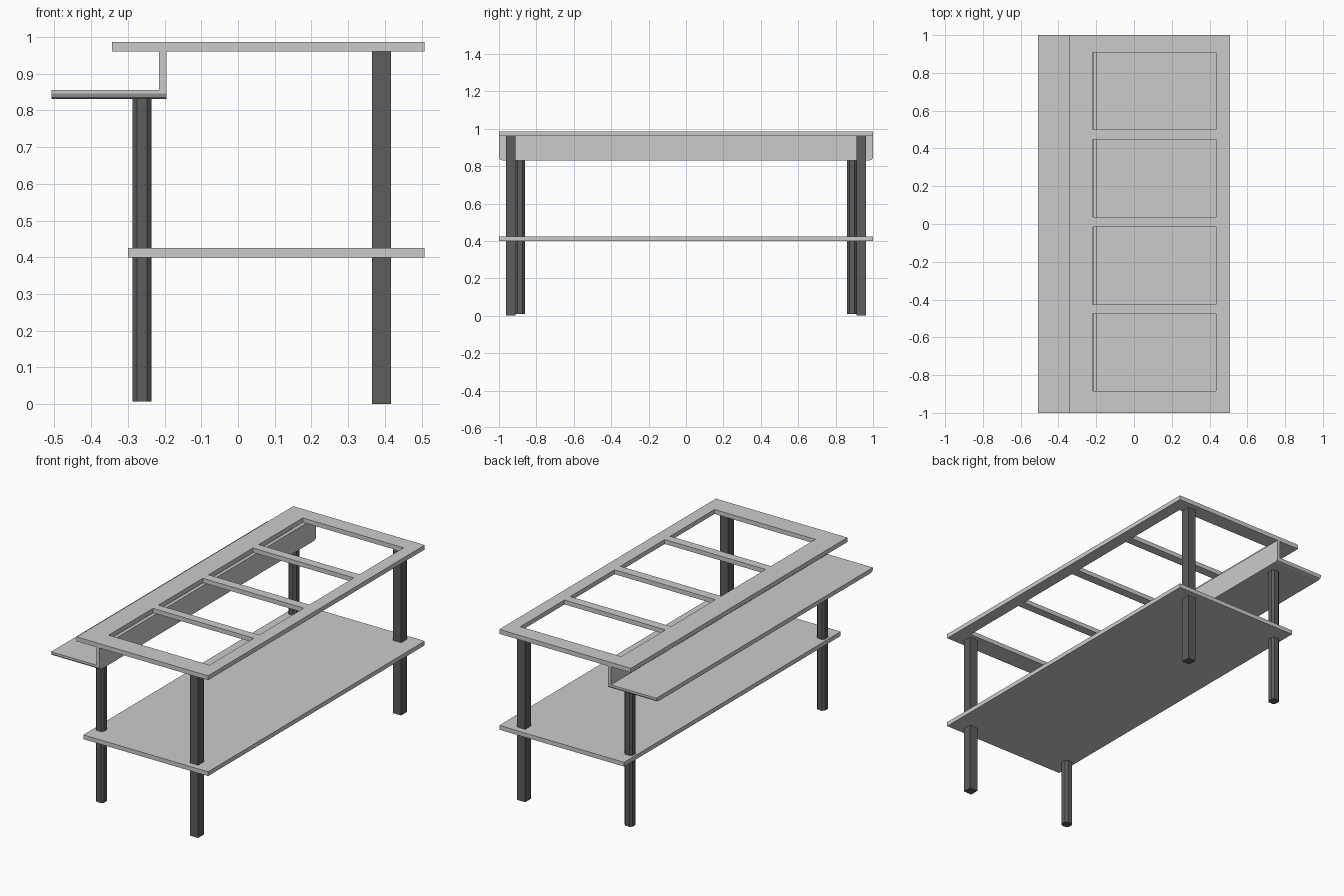
import bpy, bmesh

if "Cube" in bpy.data.objects:
    bpy.data.objects.remove(bpy.data.objects["Cube"])

dark = bpy.data.materials.new("dark_legs")
dark.diffuse_color = (0.11, 0.11, 0.11, 1)
dark.use_nodes = True
dark.node_tree.nodes["Principled BSDF"].inputs["Base Color"].default_value = dark.diffuse_color


def finish(name, bm, mat=None):
    bmesh.ops.recalc_face_normals(bm, faces=bm.faces[:])
    me = bpy.data.meshes.new(name)
    bm.to_mesh(me)
    bm.free()
    ob = bpy.data.objects.new(name, me)
    bpy.context.collection.objects.link(ob)
    if mat:
        me.materials.append(mat)
    return ob


def prism(name, points, offset, mat=None):
    """Extrude a closed planar outline by an offset vector."""
    bm = bmesh.new()
    face = bm.faces.new([bm.verts.new(p) for p in points])
    res = bmesh.ops.extrude_face_region(bm, geom=[face], use_keep_orig=True)
    verts = [g for g in res["geom"] if isinstance(g, bmesh.types.BMVert)]
    bmesh.ops.translate(bm, verts=verts, vec=offset)
    return finish(name, bm, mat)


def box(name, x0, x1, y0, y1, z0, z1, mat=None):
    outline = [(x0, y0, z0), (x1, y0, z0), (x1, y1, z0), (x0, y1, z0)]
    return prism(name, outline, (0, 0, z1 - z0), mat)


# Counter top: a grid of cells with the four well openings left out
xs = [-0.343, -0.217, 0.435, 0.507]
ys = [-1, -0.885, -0.475, -0.425, -0.015, 0.038, 0.448, 0.5, 0.908, 1]
bm = bmesh.new()
grid = [[bm.verts.new((x, y, 0.96)) for y in ys] for x in xs]
for i in range(len(xs) - 1):
    for j in range(len(ys) - 1):
        if not (i == 1 and j % 2 == 1):
            bm.faces.new((grid[i][j], grid[i + 1][j],
                          grid[i + 1][j + 1], grid[i][j + 1]))
res = bmesh.ops.extrude_face_region(bm, geom=bm.faces[:], use_keep_orig=True)
top = [g for g in res["geom"] if isinstance(g, bmesh.types.BMVert)]
bmesh.ops.translate(bm, verts=top, vec=(0, 0, 0.026))
bmesh.ops.dissolve_limit(bm, angle_limit=0.01, verts=bm.verts[:], edges=bm.edges[:])
finish("counter_top", bm)

# Serving ledge with eased lower end corners, and the upright panel above it
half = [(0.98, 0.83), (0.994, 0.835), (1, 0.845), (1, 0.855)]
outline = half + [(-y, z) for y, z in reversed(half)]
prism("serving_ledge", [(-0.508, y, z) for y, z in outline], (0.313, 0, 0))
box("upright_panel", -0.215, -0.195, -1, 1, 0.855, 0.96)

# Lower shelf
box("lower_shelf", -0.30, 0.507, -1, 1, 0.40, 0.425)

# Legs: square tall legs on the right, chamfered shorter legs under the ledge
for side, end in ((-1, "front"), (1, "rear")):
    y = side * 0.937
    box(end + "_tall_leg", 0.365, 0.417, y - 0.026, y + 0.026, 0, 0.96, dark)
    cx, cy, r, k = -0.261, side * 0.888, 0.026, 0.014
    octagon = [(r, -k), (r, k), (k, r), (-k, r), (-r, k), (-r, -k), (-k, -r), (k, -r)]
    prism(end + "_short_leg", [(cx + a, cy + b, 0.008) for a, b in octagon],
          (0, 0, 0.822), dark)
